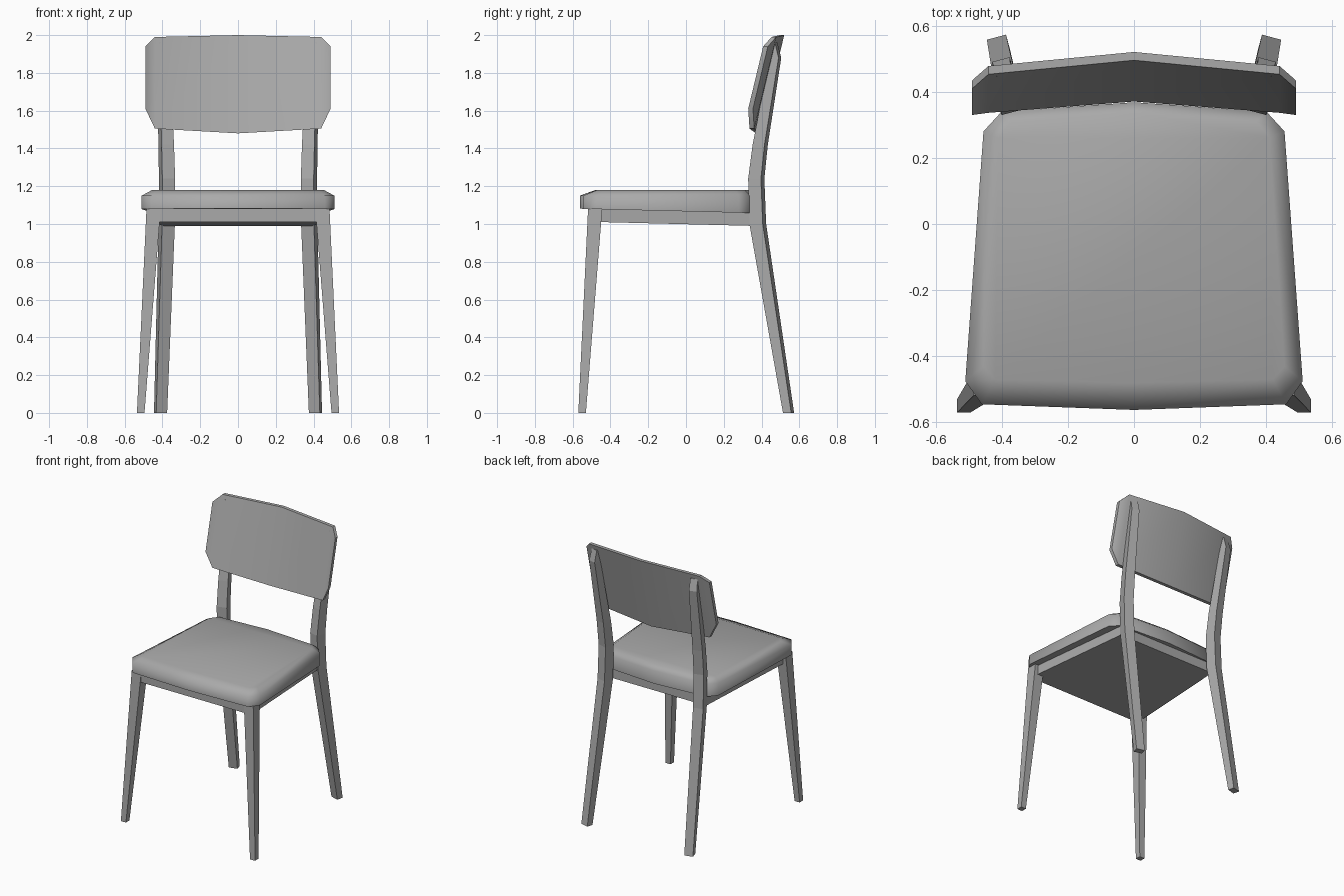
import bpy, bmesh, math
from mathutils import Vector

cube = bpy.data.objects.get("Cube")
if cube:
    bpy.data.objects.remove(cube, do_unlink=True)

GREY = (0.4, 0.4, 0.4, 1)
grey = bpy.data.materials.new("plain grey")
grey.use_nodes = True
grey.diffuse_color = GREY
grey.node_tree.nodes["Principled BSDF"].inputs["Base Color"].default_value = GREY


def loft(name, rings, smooth=None):
    """Join equal rings of points into a closed solid."""
    bm = bmesh.new()
    loops = [[bm.verts.new(p) for p in ring] for ring in rings]
    n = len(loops[0])
    for a, b in zip(loops, loops[1:]):
        for i in range(n):
            j = (i + 1) % n
            bm.faces.new((a[i], a[j], b[j], b[i]))
    bm.faces.new(loops[0])
    bm.faces.new(loops[-1])
    bmesh.ops.recalc_face_normals(bm, faces=bm.faces)
    mesh = bpy.data.meshes.new(name)
    bm.to_mesh(mesh)
    bm.free()
    mesh.materials.append(grey)
    obj = bpy.data.objects.new(name, mesh)
    bpy.context.collection.objects.link(obj)
    if smooth:
        bpy.ops.object.select_all(action='DESELECT')
        obj.select_set(True)
        bpy.context.view_layer.objects.active = obj
        bpy.ops.object.shade_smooth_by_angle(angle=math.radians(smooth))
    return obj


def mirrored(half):
    """Complete a right-hand outline whose ends lie on x = 0."""
    return half + [(-x, y) for x, y in half[-2:0:-1]]


# Cushion: chamfered, slightly bowed outline with a soft upper rim
rim = mirrored([(0, -0.562), (0.46, -0.545), (0.51, -0.475),
                (0.455, 0.28), (0.40, 0.34), (0, 0.368)])
top = mirrored([(0, -0.48), (0.42, -0.47), (0.455, -0.43),
                (0.41, 0.26), (0.37, 0.31), (0, 0.335)])
loft("seat_cushion", [
    [(x, y, 1.067 - 0.025 * y) for x, y in rim],
    [(x, y, 1.15) for x, y in rim],
    [(x, y, 1.18) for x, y in top]], smooth=75)

# Apron: tapered frame with a closed underside, lower at the back
frame = [(-0.465, -0.515), (0.465, -0.515), (0.395, 0.335), (-0.395, 0.335)]
loft("seat_apron", [
    [(x, y, 0.999 - 0.025 * y) for x, y in frame],
    [(x, y, 1.07 - 0.025 * y) for x, y in frame]])

# Backrest: bent slab leaning back, lofted from side to side
columns = [(-0.49, -0.072, 1.61, 1.94), (-0.44, -0.04, 1.505, 1.99),
           (0, 0, 1.48, 2.0),
           (0.44, -0.04, 1.505, 1.99), (0.49, -0.072, 1.61, 1.94)]


def slab_section(x, bend, low, high):
    def front(z):
        return 0.495 + bend - 0.24 * (2 - z)
    return [(x, front(low), low), (x, front(high), high),
            (x, front(high) + 0.025, high), (x, front(low) + 0.025, low)]


loft("backrest", [slab_section(*c) for c in columns], smooth=30)

# Rear posts: one bent, tapering bar each side, turned outwards
# height, y of centre, width, depth
post = [(0, 0.543, 0.06, 0.045), (1.0, 0.38, 0.07, 0.073),
        (1.24, 0.372, 0.07, 0.07), (1.42, 0.393, 0.068, 0.065),
        (1.88, 0.473, 0.055, 0.05), (1.96, 0.465, 0.05, 0.025)]
across = Vector((math.cos(math.radians(15)), -math.sin(math.radians(15)), 0))
back = Vector((-across.y, across.x, 0))
corners = [(-0.5, -0.5), (0.5, -0.5), (0.5, 0.5), (-0.5, 0.5)]

for side, label in ((1, "left"), (-1, "right")):
    rings = []
    for z, y, width, depth in post:
        centre = Vector((0.41 - 0.2 * (0.543 - y), y, z))
        ring = [centre + across * width * u + back * depth * v for u, v in corners]
        rings.append([(side * p.x, p.y, p.z) for p in ring])
    loft("rear_post_" + label, rings)

    # Front legs: square, splayed and tapering to the foot
    rings = []
    for z, x, y, size in ((0, 0.515, -0.55, 0.04), (1.08, 0.447, -0.481, 0.075)):
        rings.append([(side * (x + size * u), y + size * v, z) for u, v in corners])
    loft("front_leg_" + label, rings)
